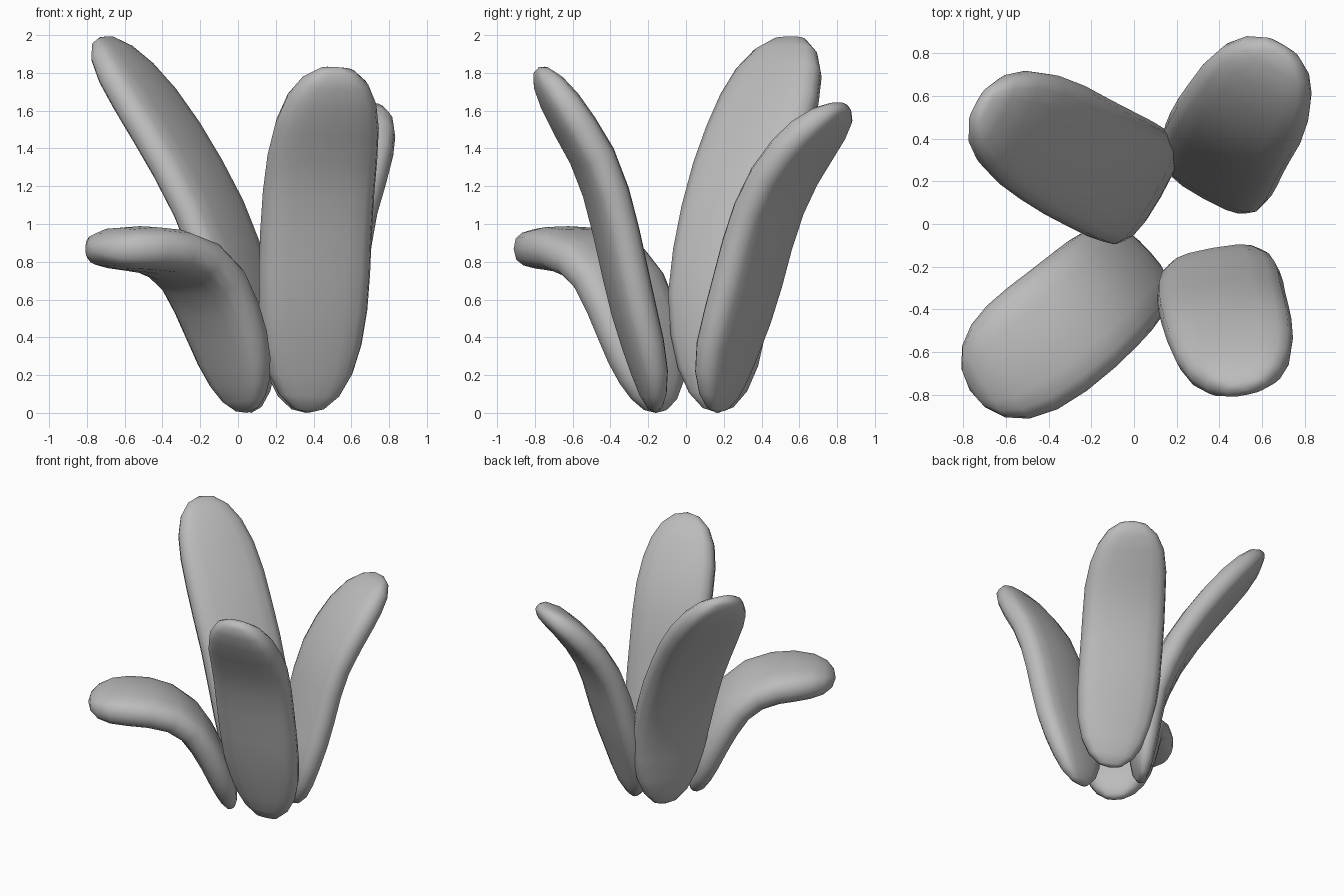
import bpy
import bmesh
import math
from mathutils import Vector

cube = bpy.data.objects.get("Cube")
if cube:
    bpy.data.objects.remove(cube, do_unlink=True)

RINGS = 14
SIDES = 16
BOXINESS = 0.7  # below 1 flattens the broad faces of a leaf

grey = bpy.data.materials.new("leaf_grey")
grey.use_nodes = True
grey.diffuse_color = (0.5, 0.5, 0.5, 1)
grey.node_tree.nodes["Principled BSDF"].inputs["Base Color"].default_value = (0.5, 0.5, 0.5, 1)


def smooth_path(points, steps=16):
    """Dense Catmull-Rom curve through the points."""
    pts = [Vector(p) for p in points]
    pts = [2 * pts[0] - pts[1]] + pts + [2 * pts[-1] - pts[-2]]
    out = []
    for a, b, c, d in zip(pts, pts[1:], pts[2:], pts[3:]):
        for i in range(steps):
            t = i / steps
            out.append(0.5 * (2 * b + (c - a) * t + (2 * a - 5 * b + 4 * c - d) * t ** 2
                              + (3 * b - a - 3 * c + d) * t ** 3))
    return out + [pts[-2]]


def point_at(path, t):
    """Position and direction at a fraction of the path length."""
    lengths = [(q - p).length for p, q in zip(path, path[1:])]
    left = t * sum(lengths)
    for p, q, size in zip(path, path[1:], lengths):
        if left <= size:
            return p.lerp(q, left / size), (q - p).normalized()
        left -= size
    return path[-1], (path[-1] - path[-2]).normalized()


def leaf(name, points, across, half_width=0.3, half_thick=0.105, flare=0.0):
    """Thick rounded leaf swept along a bent path; flare widens it to the tip."""
    path = smooth_path(points)
    across = Vector((across[0], across[1], 0)).normalized()
    bm = bmesh.new()
    rings = []
    for i in range(1, RINGS):
        t = (1 - math.cos(math.pi * i / RINGS)) / 2
        centre, along = point_at(path, t)
        side = (across - along * across.dot(along)).normalized()
        normal = along.cross(side)
        end = abs(2 * t - 1)
        scale = 1 + flare * (t - 0.5)
        # The base narrows earlier than the blunt tip
        width = scale * half_width * (1 - end ** (3.4 if t < 0.5 else 4.3)) ** 0.5
        thick = scale * half_thick * (1 - end ** (4 if t < 0.5 else 6)) ** 0.5
        ring = []
        for k in range(SIDES):
            a = 2 * math.pi * k / SIDES
            c, s = math.cos(a), math.sin(a)
            x = math.copysign(abs(c) ** BOXINESS, c) * width
            y = math.copysign(abs(s) ** BOXINESS, s) * thick
            ring.append(bm.verts.new(centre + side * x + normal * y))
        rings.append(ring)
    for r, s in zip(rings, rings[1:]):
        for k in range(SIDES):
            n = (k + 1) % SIDES
            bm.faces.new((r[k], r[n], s[n], s[k]))
    for ring, pole in ((rings[0], path[0]), (rings[-1], path[-1])):
        tip = bm.verts.new(pole)
        for k in range(SIDES):
            bm.faces.new((ring[k], ring[(k + 1) % SIDES], tip))
    bmesh.ops.recalc_face_normals(bm, faces=bm.faces)
    for f in bm.faces:
        f.smooth = True
    mesh = bpy.data.meshes.new(name)
    bm.to_mesh(mesh)
    bm.free()
    mesh.materials.append(grey)
    obj = bpy.data.objects.new(name, mesh)
    bpy.context.collection.objects.link(obj)


# Tall leaf at the back right
leaf("back_right_leaf",
     [(0.07, 0.17, 0), (0.05, 0.17, 0.3), (0, 0.18, 0.65), (-0.12, 0.24, 1),
      (-0.24, 0.3, 1.25), (-0.45, 0.42, 1.6), (-0.73, 0.56, 1.99)], (0.5, 0.87), 0.31)

# Outward leaning leaf at the back left
leaf("back_left_leaf",
     [(0.36, 0.16, 0), (0.37, 0.21, 0.3), (0.4, 0.3, 0.6), (0.45, 0.41, 1),
      (0.52, 0.52, 1.25), (0.6, 0.67, 1.46), (0.7, 0.83, 1.63)], (0.87, -0.49), 0.3)

# Low leaf that bends over at the front right
leaf("front_right_leaf",
     [(0.05, -0.16, 0), (0, -0.19, 0.2), (-0.08, -0.26, 0.47), (-0.19, -0.36, 0.71),
      (-0.33, -0.48, 0.83), (-0.53, -0.63, 0.87), (-0.77, -0.78, 0.86)],
     (0.68, -0.73), 0.295, 0.115, 0.22)

# Upright leaf at the front left
leaf("front_left_leaf",
     [(0.37, -0.16, 0), (0.385, -0.2, 0.25), (0.4, -0.29, 0.6), (0.415, -0.38, 1),
      (0.44, -0.47, 1.3), (0.48, -0.62, 1.57), (0.53, -0.78, 1.83)], (0.985, 0.17), 0.3)
